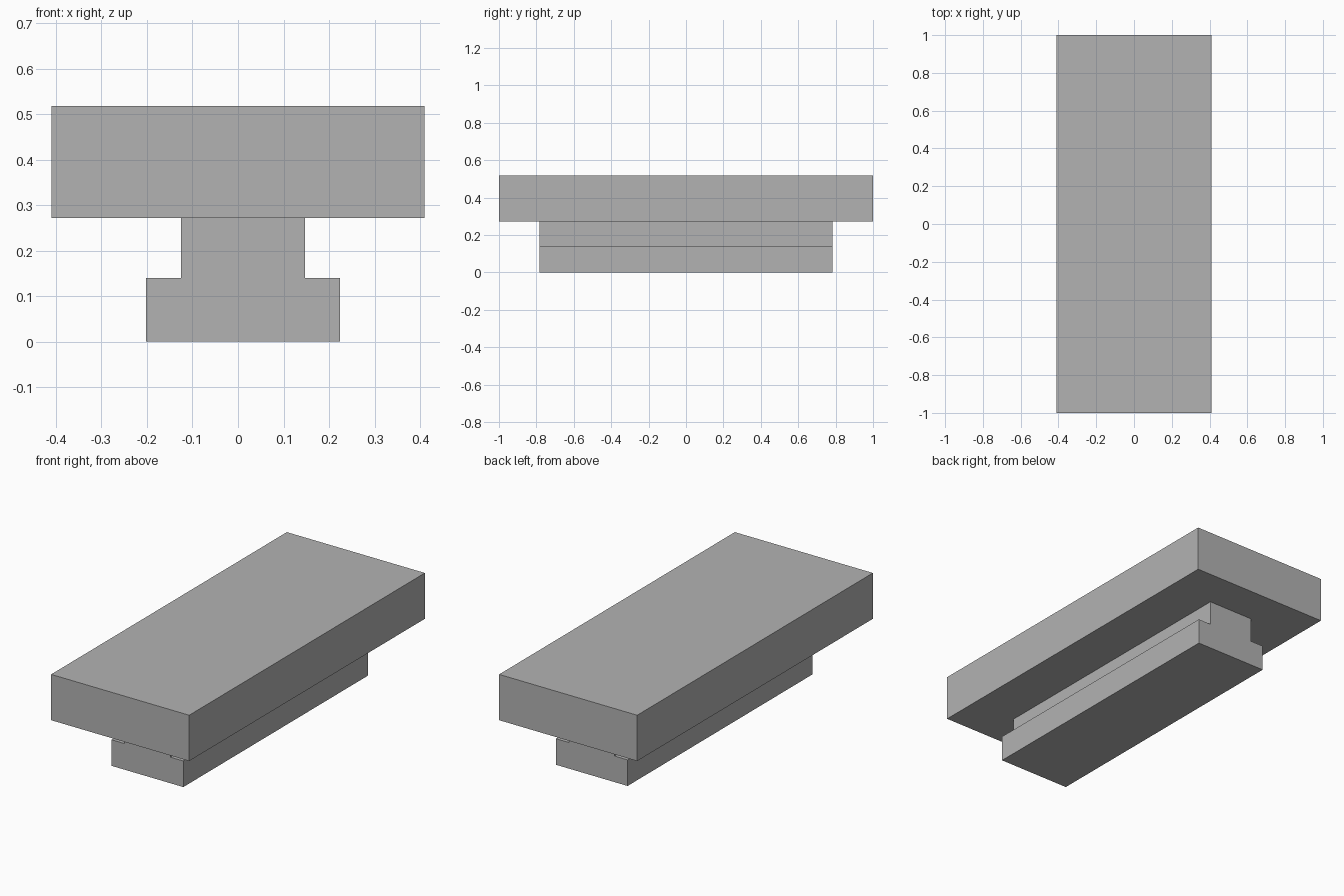
import bpy
import bmesh

cube = bpy.data.objects.get("Cube")
if cube:
    bpy.data.objects.remove(cube, do_unlink=True)

# Single plain grey
COLOR = (0.45, 0.45, 0.45, 1.0)
grey = bpy.data.materials.new("plain_grey")
grey.use_nodes = True
grey.diffuse_color = COLOR
grey.node_tree.nodes["Principled BSDF"].inputs["Base Color"].default_value = COLOR


def extrude_profile(name, profile, half_length):
    """Extrude an x-z outline along y, centred on y = 0."""
    bm = bmesh.new()
    face = bm.faces.new([bm.verts.new((x, -half_length, z)) for x, z in profile])
    result = bmesh.ops.extrude_face_region(bm, geom=[face])
    verts = [v for v in result["geom"] if isinstance(v, bmesh.types.BMVert)]
    bmesh.ops.translate(bm, verts=verts, vec=(0, 2 * half_length, 0))
    bmesh.ops.recalc_face_normals(bm, faces=bm.faces)
    mesh = bpy.data.meshes.new(name)
    bm.to_mesh(mesh)
    bm.free()
    mesh.materials.append(grey)
    obj = bpy.data.objects.new(name, mesh)
    bpy.context.collection.objects.link(obj)
    return obj


FOOT_TOP, SLAB_BOTTOM, SLAB_TOP = 0.14, 0.272, 0.518

# Thick top slab
extrude_profile("top_slab", [(-0.41, SLAB_BOTTOM), (0.41, SLAB_BOTTOM),
                             (0.41, SLAB_TOP), (-0.41, SLAB_TOP)], 1.0)

# Stepped pedestal, set slightly off centre: wide foot and narrower stem
CENTRE, FOOT_HALF, STEM_HALF = 0.011, 0.213, 0.136
right_side = [(FOOT_HALF, 0), (FOOT_HALF, FOOT_TOP),
              (STEM_HALF, FOOT_TOP), (STEM_HALF, SLAB_BOTTOM)]
outline = [(CENTRE + x, z) for x, z in right_side]
outline += [(CENTRE - x, z) for x, z in reversed(right_side)]
extrude_profile("pedestal", outline, 0.784)
